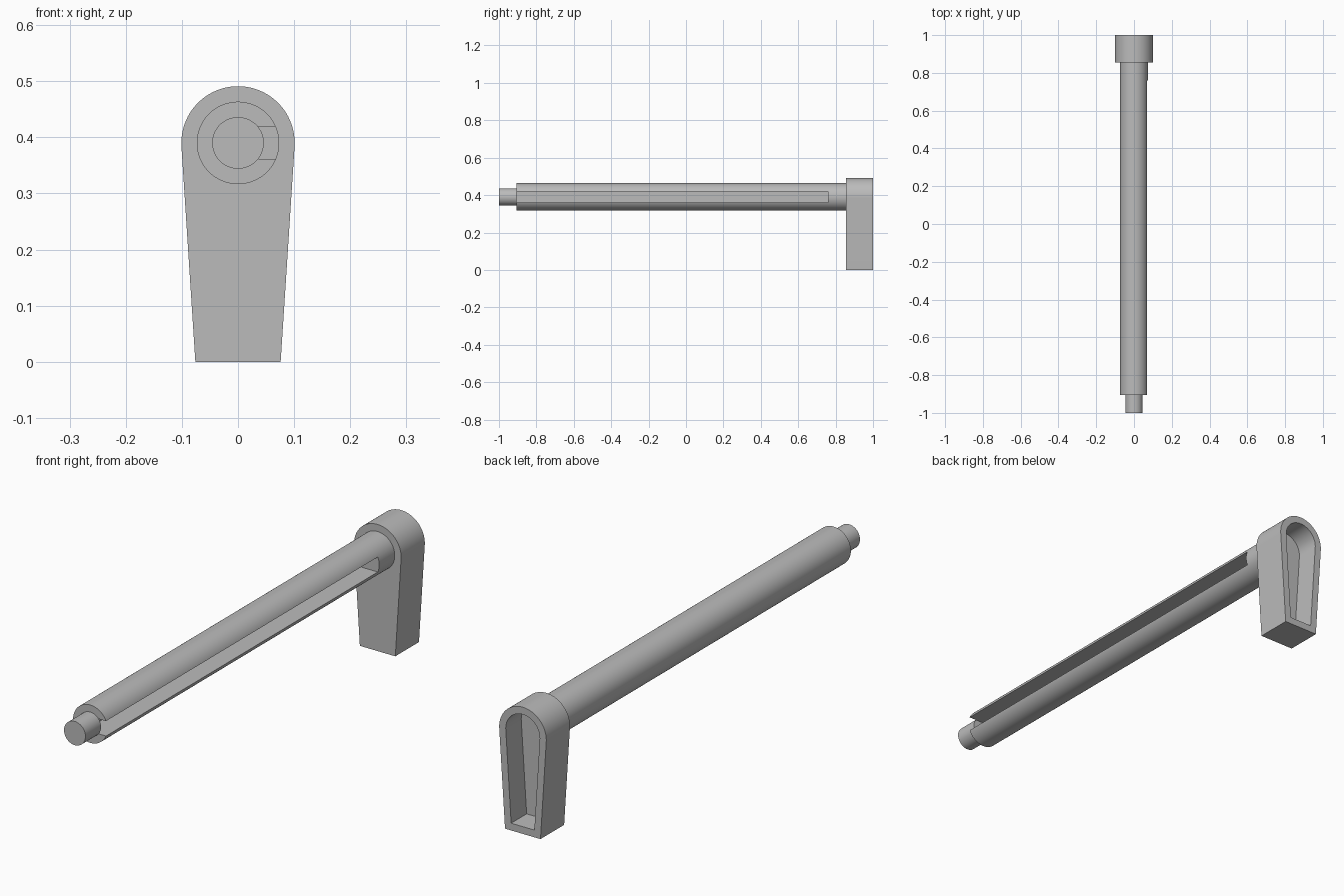
import bpy, bmesh, math
from mathutils import Matrix

old = bpy.data.objects.get("Cube")
if old:
    bpy.data.objects.remove(old, do_unlink=True)

AXIS_Z = 0.39            # height of the shaft centre line
BACK, HANDLE_FRONT = 1.0, 0.855
SHAFT_FRONT = -0.905

grey = bpy.data.materials.new("plain grey")
grey.use_nodes = True
colour = (0.5, 0.5, 0.5, 1)
grey.diffuse_color = colour
grey.node_tree.nodes["Principled BSDF"].inputs["Base Color"].default_value = colour


def make_object(name, bm):
    bmesh.ops.recalc_face_normals(bm, faces=bm.faces)
    mesh = bpy.data.meshes.new(name)
    bm.to_mesh(mesh)
    bm.free()
    mesh.materials.append(grey)
    obj = bpy.data.objects.new(name, mesh)
    bpy.context.collection.objects.link(obj)
    return obj


def smooth(obj):
    bpy.ops.object.select_all(action='DESELECT')
    obj.select_set(True)
    bpy.context.view_layer.objects.active = obj
    bpy.ops.object.shade_smooth_by_angle(angle=math.radians(30))


def rod(name, radius, y0, y1):
    bm = bmesh.new()
    place = Matrix.Translation((0, (y0 + y1) / 2, AXIS_Z)) @ Matrix.Rotation(math.pi / 2, 4, 'X')
    bmesh.ops.create_cone(bm, cap_ends=True, segments=96, radius1=radius,
                          radius2=radius, depth=y1 - y0, matrix=place)
    return make_object(name, bm)


def box(name, x, y, z):
    bm = bmesh.new()
    size = Matrix.Diagonal((x[1] - x[0], y[1] - y[0], z[1] - z[0], 1))
    centre = Matrix.Translation([sum(r) / 2 for r in (x, y, z)])
    bmesh.ops.create_cube(bm, size=1, matrix=centre @ size)
    return make_object(name, bm)


def outline(bm, inset, y, steps=48):
    """Tapered tongue with a round top, shrunk evenly by inset."""
    lean = math.radians(3.7)
    half = 0.076 - inset + inset * math.tan(lean)
    points = [(half, inset)]
    for i in range(steps + 1):
        a = -lean + (math.pi + 2 * lean) * i / steps
        r = 0.101 - inset
        points.append((r * math.cos(a), AXIS_Z + r * math.sin(a)))
    points.append((-half, inset))
    return [bm.verts.new((px, y, pz)) for px, pz in points]


# Handle: tapered block with a pocket sunk into its back
bm = bmesh.new()
loops = [outline(bm, 0, HANDLE_FRONT), outline(bm, 0, BACK),
         outline(bm, 0.028, BACK), outline(bm, 0.028, BACK - 0.095)]
for a, b in zip(loops, loops[1:]):
    for i in range(len(a)):
        j = (i + 1) % len(a)
        bm.faces.new((a[i], a[j], b[j], b[i]))
bm.faces.new(loops[0])
bm.faces.new(loops[-1])
smooth(make_object("handle", bm))

# Shaft with a long keyway, open at the front end
shaft = rod("shaft", 0.0735, SHAFT_FRONT, HANDLE_FRONT)
cutter = box("keyway_cutter", (-0.02, 0.2), (-1.1, 0.76), (AXIS_Z - 0.029, AXIS_Z + 0.029))
cutter.hide_render = True
cut = shaft.modifiers.new("keyway", 'BOOLEAN')
cut.object = cutter
cut.operation = 'DIFFERENCE'
cut.solver = 'EXACT'
bpy.ops.object.select_all(action='DESELECT')
shaft.select_set(True)
bpy.context.view_layer.objects.active = shaft
bpy.ops.object.modifier_apply(modifier=cut.name)
bpy.data.objects.remove(cutter, do_unlink=True)
smooth(shaft)

# Narrow pin at the front end
smooth(rod("end_pin", 0.046, -1.0, SHAFT_FRONT))
